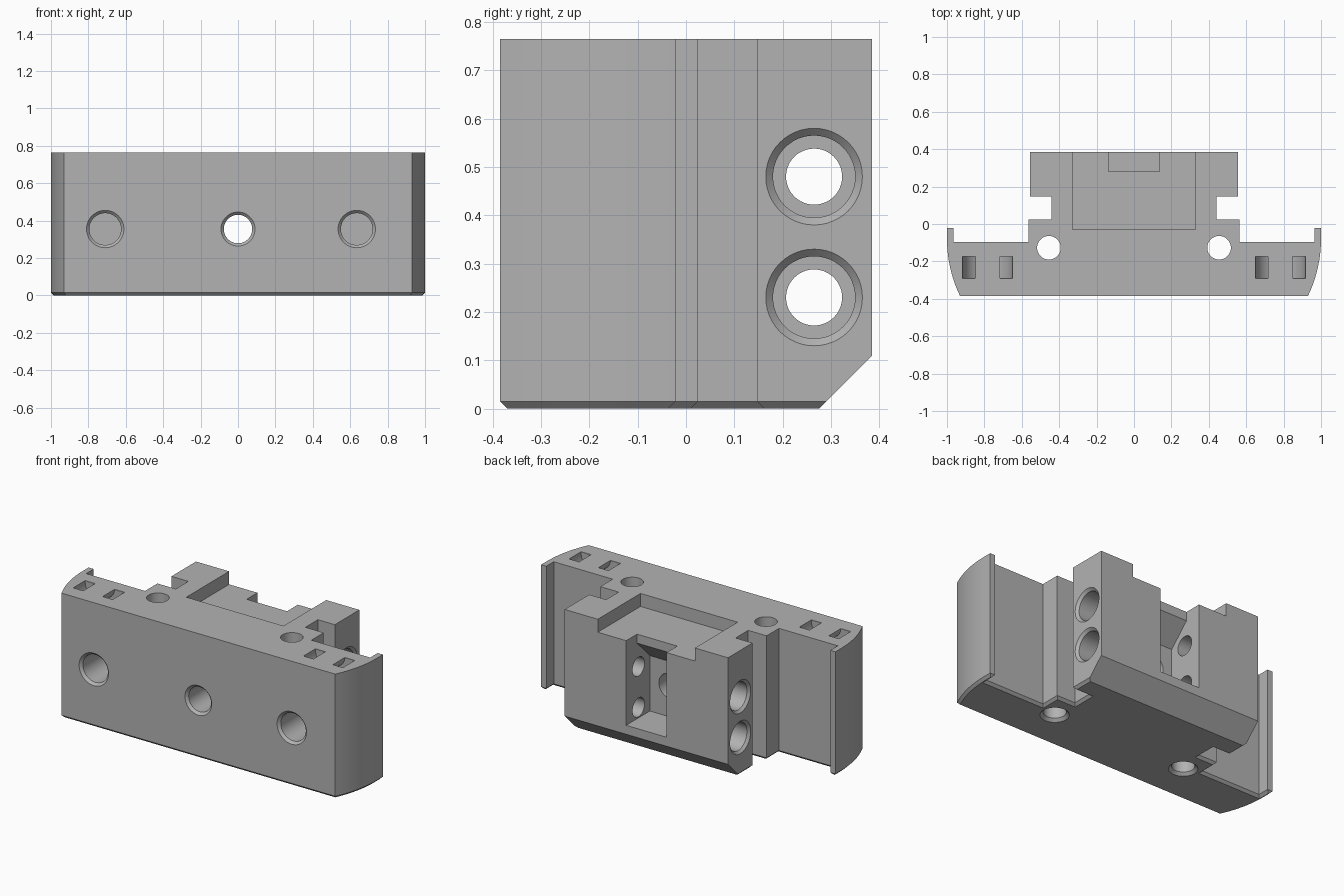
import bpy, bmesh, math
from mathutils import Vector, Matrix

if "Cube" in bpy.data.objects:
    bpy.data.objects.remove(bpy.data.objects["Cube"], do_unlink=True)

H = 0.765
BEVEL = 0.015
grey = bpy.data.materials.new("plain grey")
grey.use_nodes = True
colour = (0.45, 0.45, 0.45, 1)
grey.diffuse_color = colour
grey.node_tree.nodes["Principled BSDF"].inputs["Base Color"].default_value = colour


def finish(bm, name):
    bmesh.ops.remove_doubles(bm, verts=bm.verts, dist=1e-5)
    bmesh.ops.recalc_face_normals(bm, faces=bm.faces)
    mesh = bpy.data.meshes.new(name)
    bm.to_mesh(mesh)
    bm.free()
    mesh.materials.append(grey)
    ob = bpy.data.objects.new(name, mesh)
    bpy.context.collection.objects.link(ob)
    return ob


def prism(name, points, direction, bevel=0):
    """Extrude a flat polygon, optionally bevelling the starting face."""
    bm = bmesh.new()
    face = bm.faces.new([bm.verts.new(p) for p in points])
    out = bmesh.ops.extrude_face_region(bm, geom=[face], use_keep_orig=True)
    moved = [v for v in out["geom"] if isinstance(v, bmesh.types.BMVert)]
    bmesh.ops.translate(bm, verts=moved, vec=direction)
    bmesh.ops.recalc_face_normals(bm, faces=bm.faces)
    if bevel:
        bmesh.ops.inset_region(bm, faces=[face], thickness=bevel, depth=bevel,
                               use_even_offset=True)
    return finish(bm, name)


def box(name, lo, hi):
    x, y, z = lo
    X, Y, Z = hi
    return prism(name, [(x, y, z), (X, y, z), (X, Y, z), (x, Y, z)], (0, 0, Z - z))


def lathe(name, profile, axis, centre, closed=False, steps=48):
    """Revolve (radius, position) pairs about a coordinate axis."""
    bm = bmesh.new()
    verts = [bm.verts.new((r, 0, h)) for r, h in profile]
    pairs = list(zip(verts, verts[1:]))
    if closed:
        pairs.append((verts[-1], verts[0]))
    edges = [bm.edges.new(p) for p in pairs]
    bmesh.ops.spin(bm, geom=verts + edges, cent=(0, 0, 0), axis=(0, 0, 1),
                   angle=math.tau, steps=steps, use_merge=True)
    turn = Vector((0, 0, 1)).rotation_difference(Vector(axis)).to_matrix().to_4x4()
    bm.transform(Matrix.Translation(centre) @ turn)
    return finish(bm, name)


# Main body: half outline mirrored, extruded upward with a bevelled underside
R = 0.70
start = math.asin(0.305 / R)
half = [(1 - R + R * math.cos(a), -0.08 - R * math.sin(a))
        for a in [start * (1 - i / 10) for i in range(11)]]
half += [(1, -0.022), (0.965, -0.022), (0.965, -0.095), (0.565, -0.095),
         (0.565, 0.025), (0.44, 0.025), (0.44, 0.147), (0.555, 0.147), (0.555, 0.385)]
half[0] = (half[0][0], -0.385)
outline = half + [(-x, y) for x, y in reversed(half)]
body = prism("mounting_block", [(x, y, BEVEL) for x, y in outline],
             (0, 0, H - BEVEL), BEVEL)
cutters = []

# Sloped lower back edge
cutters.append(prism("slope_cutter", [(-0.7, 0.225, -0.05), (-0.7, 0.425, 0.15),
                                      (-0.7, 0.425, -0.05)], (1.4, 0, 0)))

# Shallow top recess, open at the back
cutters.append(box("recess_cutter", (-0.33, -0.03, 0.685), (0.33, 0.45, 0.85)))

# Rear slot with a lip and sloped ceiling
slot = [(0.45, 0.165), (0.155, 0.165), (0.155, 0.505), (0.28, 0.63), (0.28, 0.72), (0.45, 0.72)]
cutters.append(prism("slot_cutter", [(-0.137, y, z) for y, z in slot], (0.274, 0, 0)))

# Counterbored cross holes through the rear block
for z in (0.23, 0.48):
    side = [(0.1, 0.6), (0.1, 0.555), (0.085, 0.54), (0.085, 0.3), (0.058, 0.3)]
    profile = [(0, 0.6)] + side + [(r, -x) for r, x in reversed(side)] + [(0, -0.6)]
    cutters.append(lathe("cross_hole_cutter", profile, (1, 0, 0), (0, 0.265, z)))

# Front holes: centre one reaches the slot, outer ones are blind
for x, r, depth in ((-0.71, 0.085, 0.23), (0, 0.076, 0.6), (0.635, 0.085, 0.23)):
    profile = [(0, -0.05), (r + 0.015, -0.05), (r + 0.015, 0), (r, 0.015), (r, depth), (0, depth)]
    cutters.append(lathe("front_hole_cutter", profile, (0, 1, 0), (x, -0.385, 0.355)))

for s in (-1, 1):
    # Vertical holes, countersunk underneath
    profile = [(0, -0.05), (0.08, -0.05), (0.08, 0), (0.063, 0.017), (0.063, 0.9), (0, 0.9)]
    cutters.append(lathe("vertical_hole_cutter", profile, (0, 0, 1), (s * 0.455, -0.127, 0)))
    # Curved tie channel with flared rectangular mouths
    ring = [(0.066, -0.29), (0.134, -0.29), (0.134, -0.175), (0.066, -0.175)]
    cutters.append(lathe("tie_channel_cutter", ring, (0, 1, 0), (s * 0.7825, 0, H), True, 64))
    for x in (0.6825, 0.8825):
        bm = bmesh.new()
        place = Matrix.Translation((s * x, -0.2325, H)) @ Matrix.Diagonal((0.085, 0.135, 0.024, 1))
        bmesh.ops.create_cube(bm, size=1, matrix=place)
        for v in bm.verts:
            if v.co.z < H:
                v.co.x += math.copysign(0.018, s * x - v.co.x)
                v.co.y += math.copysign(0.018, -0.2325 - v.co.y)
        cutters.append(finish(bm, "channel_mouth_cutter"))

# Cut everything out of the body
bpy.context.view_layer.objects.active = body
for cutter in cutters:
    mod = body.modifiers.new("cut", "BOOLEAN")
    mod.operation = "DIFFERENCE"
    mod.solver = "EXACT"
    mod.object = cutter
    bpy.ops.object.modifier_apply(modifier=mod.name)
    bpy.data.objects.remove(cutter, do_unlink=True)

bpy.ops.object.select_all(action="DESELECT")
body.select_set(True)
bpy.ops.object.shade_smooth_by_angle(angle=math.radians(25))
